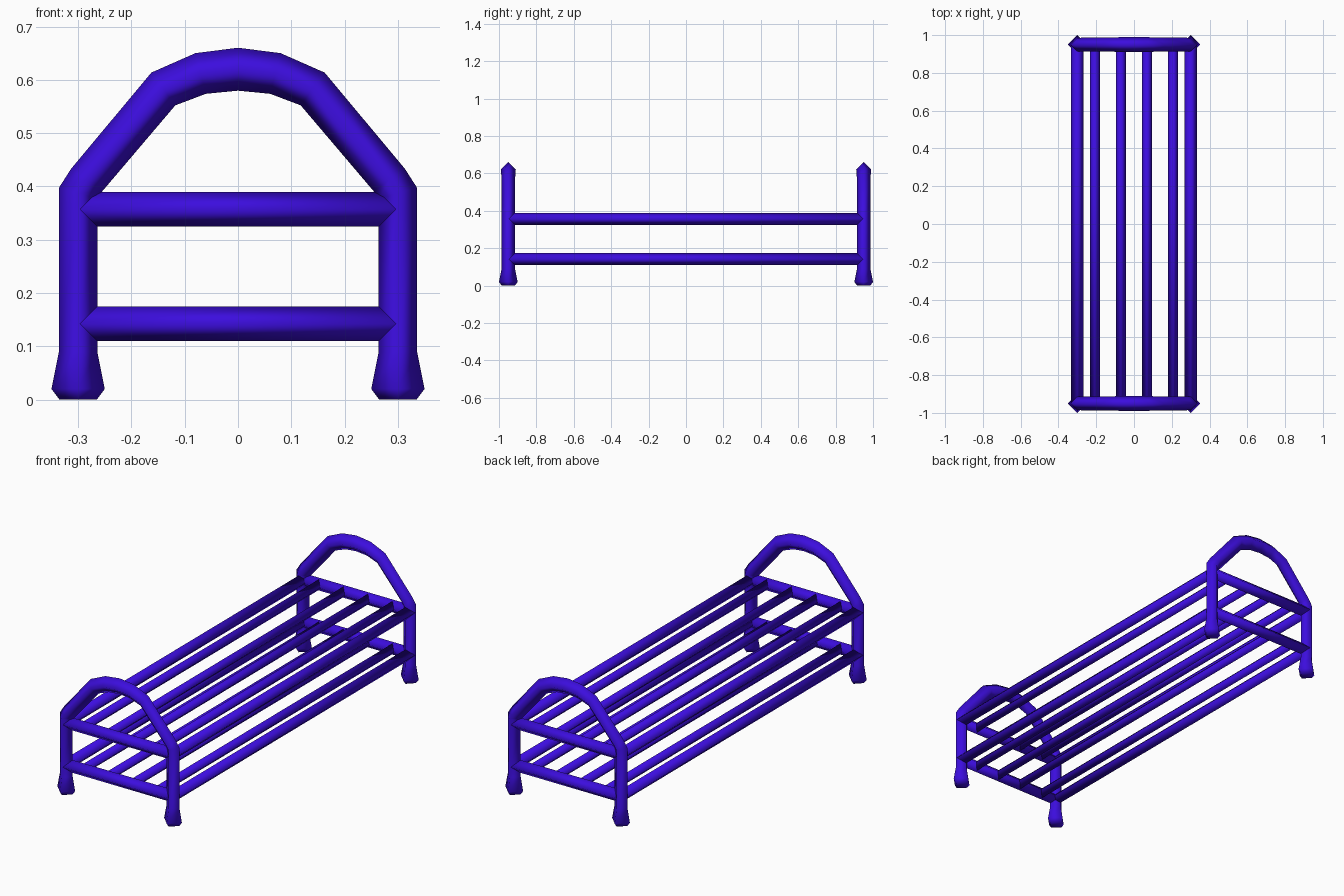
import bpy
import bmesh
from mathutils import Vector

cube = bpy.data.objects.get("Cube")
if cube:
    bpy.data.objects.remove(cube, do_unlink=True)

# Painted metal
paint = bpy.data.materials.new("blue_violet_paint")
paint.use_nodes = True
colour = (0.045, 0.004, 0.73, 1.0)
paint.diffuse_color = colour
paint.node_tree.nodes["Principled BSDF"].inputs["Base Color"].default_value = colour


def tube(name, points, radii, side):
    """Four-sided diamond tube along a planar path; side is the plane normal."""
    points = [Vector(p) for p in points]
    side = Vector(side)
    bm = bmesh.new()
    rings = []
    last = len(points) - 1
    for i, (p, r) in enumerate(zip(points, radii)):
        before = (p - points[max(i - 1, 0)]).normalized()
        after = (points[min(i + 1, last)] - p).normalized()
        tangent = (before + after).normalized()
        out = side.cross(tangent)
        mitre = 1 / max(tangent.dot(after if i < last else before), 0.5)
        offsets = (out * r * mitre, side * r, -out * r * mitre, -side * r)
        rings.append([bm.verts.new(p + o) for o in offsets])
    for a, b in zip(rings, rings[1:]):
        for k in range(4):
            n = (k + 1) % 4
            bm.faces.new((a[k], a[n], b[n], b[k]))
    bm.faces.new(rings[0])
    bm.faces.new(rings[-1])
    bmesh.ops.recalc_face_normals(bm, faces=bm.faces)
    for f in bm.faces:
        f.smooth = len(f.verts) == 4
    mesh = bpy.data.meshes.new(name)
    bm.to_mesh(mesh)
    bm.free()
    mesh.materials.append(paint)
    obj = bpy.data.objects.new(name, mesh)
    bpy.context.collection.objects.link(obj)
    return obj


END_Y, POST_X = 0.95, 0.30
LEVELS = {"upper": 0.357, "lower": 0.142}
BAR = 0.0325

# Half of an end frame: x, z, radius from flared foot up to arch crown
half = [(POST_X, 0, 0.035), (POST_X, 0.02, 0.05), (POST_X, 0.09, 0.036),
        (POST_X, 0.387, 0.036), (0.284, 0.412, 0.036), (0.14, 0.583, 0.037),
        (0.07, 0.612, 0.039)]
outline = half + [(0, 0.62, 0.04)] + [(-x, z, r) for x, z, r in reversed(half)]

for end, y in (("front", -END_Y), ("back", END_Y)):
    # Arched frame with both posts and feet
    tube(end + "_arch_frame", [(x, y, z) for x, z, r in outline],
         [r for x, z, r in outline], (0, 1, 0))
    # Crossbars
    for level, z in LEVELS.items():
        tube(f"{end}_{level}_crossbar", [(-POST_X, y, z), (POST_X, y, z)],
             [BAR, BAR], (0, 1, 0))

# Long side rails and slats at both levels
for level, z in LEVELS.items():
    for side, s in (("left", 1), ("right", -1)):
        for part, x, r in (("rail", POST_X, BAR), ("outer_slat", 0.207, 0.027),
                           ("inner_slat", 0.069, 0.027)):
            tube(f"{side}_{level}_{part}", [(s * x, -END_Y, z), (s * x, END_Y, z)],
                 [r, r], (1, 0, 0))
